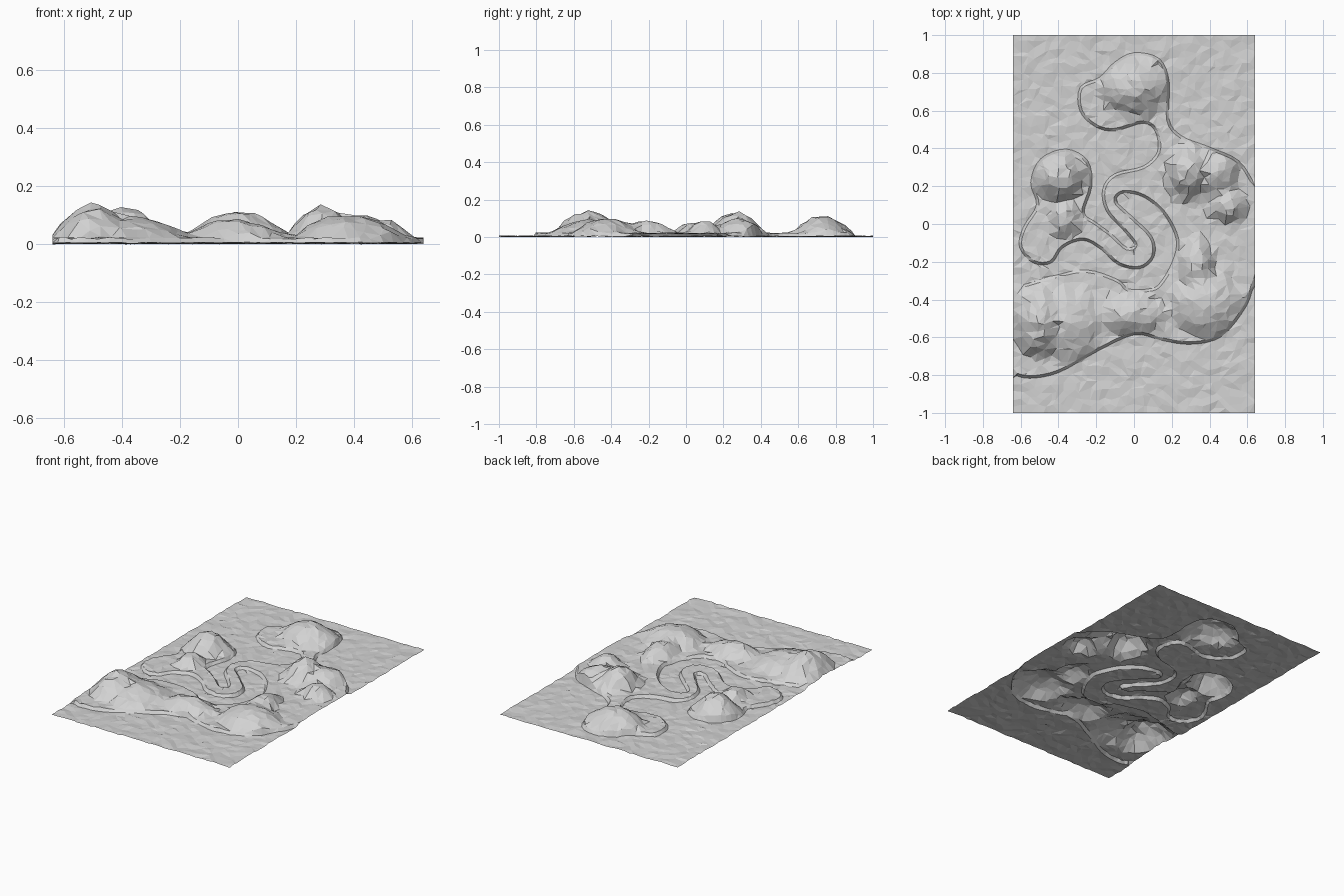
import bpy
import random
from mathutils import Vector, noise
from mathutils.geometry import delaunay_2d_cdt

random.seed(4)
cube = bpy.data.objects.get("Cube")
if cube:
    bpy.data.objects.remove(cube, do_unlink=True)

HALF_X, HALF_Y = 0.64, 1.0
CELL = 0.04
LEDGE = 0.007

# Winding northern and southern edges of the raised land
north_edge = [
    (.72, .1), (.64, .2), (.55, .33), (.4, .4), (.25, .46), (.18, .55), (.18, .75),
    (.13, .87), (0, .9), (-.1, .85), (-.18, .77), (-.28, .72), (-.28, .6),
    (-.2, .52), (-.1, .5), (.05, .54), (.12, .49), (.13, .38), (.05, .3),
    (-.1, .26), (-.16, .18), (-.14, .07), (-.05, -.03), (.01, -.11),
    (-.04, -.13), (-.12, -.06), (-.2, 0), (-.27, .06), (-.23, .2),
    (-.25, .33), (-.36, .39), (-.49, .34), (-.54, .22), (-.51, .1),
    (-.58, -.02), (-.6, -.12), (-.53, -.2), (-.44, -.2), (-.38, -.12),
    (-.27, -.08), (-.17, -.13), (-.08, -.21), (.03, -.23), (.1, -.17),
    (.09, -.07), (-.02, .04), (-.1, .12), (-.06, .17), (.05, .15),
    (.16, .06), (.23, -.08), (.21, -.2), (.14, -.32), (.08, -.35),
    (-.03, -.35), (-.09, -.3), (-.25, -.25), (-.42, -.28), (-.72, -.37)]
south_edge = [
    (-.72, -.76), (-.64, -.79), (-.55, -.81), (-.4, -.78), (-.2, -.67), (0, -.58),
    (.15, -.61), (.3, -.63), (.46, -.59), (.59, -.43), (.64, -.29), (.72, -.2)]

# Hills: centre x, centre y, radius x, radius y, height above the land
hills = [
    (-.5, -.52, .15, .2, .115), (-.36, -.52, .2, .2, .07),
    (-.39, .25, .14, .14, .11), (-.37, .03, .08, .11, .06),
    (0, .73, .19, .16, .092),
    (.29, .27, .13, .15, .11), (.43, .28, .14, .14, .08), (.5, .1, .1, .1, .07),
    (.38, -.42, .2, .18, .08), (.33, -.22, .1, .16, .07),
    (-.02, -.48, .19, .11, .065)]


def smooth_path(points, steps=4):
    """Catmull-Rom curve through the points."""
    pts = [Vector(p) for p in points]
    pts = [pts[0]] + pts + [pts[-1]]
    path = []
    for a, b, c, d in zip(pts, pts[1:], pts[2:], pts[3:]):
        for i in range(steps):
            t = i / steps
            path.append(0.5 * (2 * b + (c - a) * t
                               + (2 * a - 5 * b + 4 * c - d) * t * t
                               + (3 * b - a - 3 * c + d) * t ** 3))
    return path + [pts[-1]]


def inside(p, polygon):
    """Even-odd test for a point in the land outline."""
    result = False
    for a, b in zip(polygon, polygon[1:] + polygon[:1]):
        if (a.y > p.y) != (b.y > p.y):
            if p.x < a.x + (p.y - a.y) / (b.y - a.y) * (b.x - a.x):
                result = not result
    return result


def height(p, polygon):
    """Ground level, raised land and rugged hills."""
    z = 0.009 + random.uniform(-.004, .004)
    if not inside(p, polygon):
        return z
    rough = noise.noise(Vector((p.x, p.y, 0)) * 14)
    rise = 0
    for x, y, rx, ry, top in hills:
        d = (((p.x - x) / rx) ** 2 + ((p.y - y) / ry) ** 2) ** 0.5
        d *= 1 + 0.15 * rough
        if d < 1:
            rise = max(rise, top * (1 - d ** 1.9))
    return z + 0.017 + rise * (1 + random.uniform(-.06, .06))


paths = [smooth_path(north_edge), smooth_path(south_edge)]
outline = paths[0] + paths[1]

# Ledge: a line of points on either side of each edge
points, edges = [], []
for path in paths:
    for side in (-LEDGE, LEDGE):
        previous = None
        for a, b, c in zip(path, path[1:], path[2:]):
            along = (c - a).normalized()
            p = b + Vector((-along.y, along.x)) * side
            if abs(p.x) > HALF_X - 0.004:
                previous = None
                continue
            points.append(p)
            if previous is not None:
                edges.append((previous, len(points) - 1))
            previous = len(points) - 1

# Ground: jittered grid points away from the ledges
columns, rows = round(2 * HALF_X / CELL), round(2 * HALF_Y / CELL)
for i in range(columns + 1):
    for j in range(rows + 1):
        p = Vector((-HALF_X + i * CELL, -HALF_Y + j * CELL))
        if 0 < i < columns:
            p.x += random.uniform(-.4, .4) * CELL
        if 0 < j < rows:
            p.y += random.uniform(-.4, .4) * CELL
        border = i in (0, columns) or j in (0, rows)
        if border or min((p - q).length for q in outline) > 0.02:
            points.append(p)

flat, _, faces, *_ = delaunay_2d_cdt(points, edges, [], 0, 1e-5)
verts = [(p.x, p.y, height(p, outline)) for p in flat]
lowest = min(v[2] for v in verts)
verts = [(x, y, z - lowest) for x, y, z in verts]


def upward(face):
    a, b, c = (flat[i] for i in face[:3])
    return face if (b - a).cross(c - a) > 0 else face[::-1]


# Terrain sheet
mesh = bpy.data.meshes.new("terrain")
mesh.from_pydata(verts, [], [upward(list(f)) for f in faces])
mesh.update()
terrain = bpy.data.objects.new("terrain", mesh)
bpy.context.collection.objects.link(terrain)

# Plain grey stone
grey = (0.65, 0.65, 0.65, 1)
stone = bpy.data.materials.new("stone_grey")
stone.use_nodes = True
stone.diffuse_color = grey
for node in stone.node_tree.nodes:
    if node.type == 'BSDF_PRINCIPLED':
        node.inputs["Base Color"].default_value = grey
mesh.materials.append(stone)
